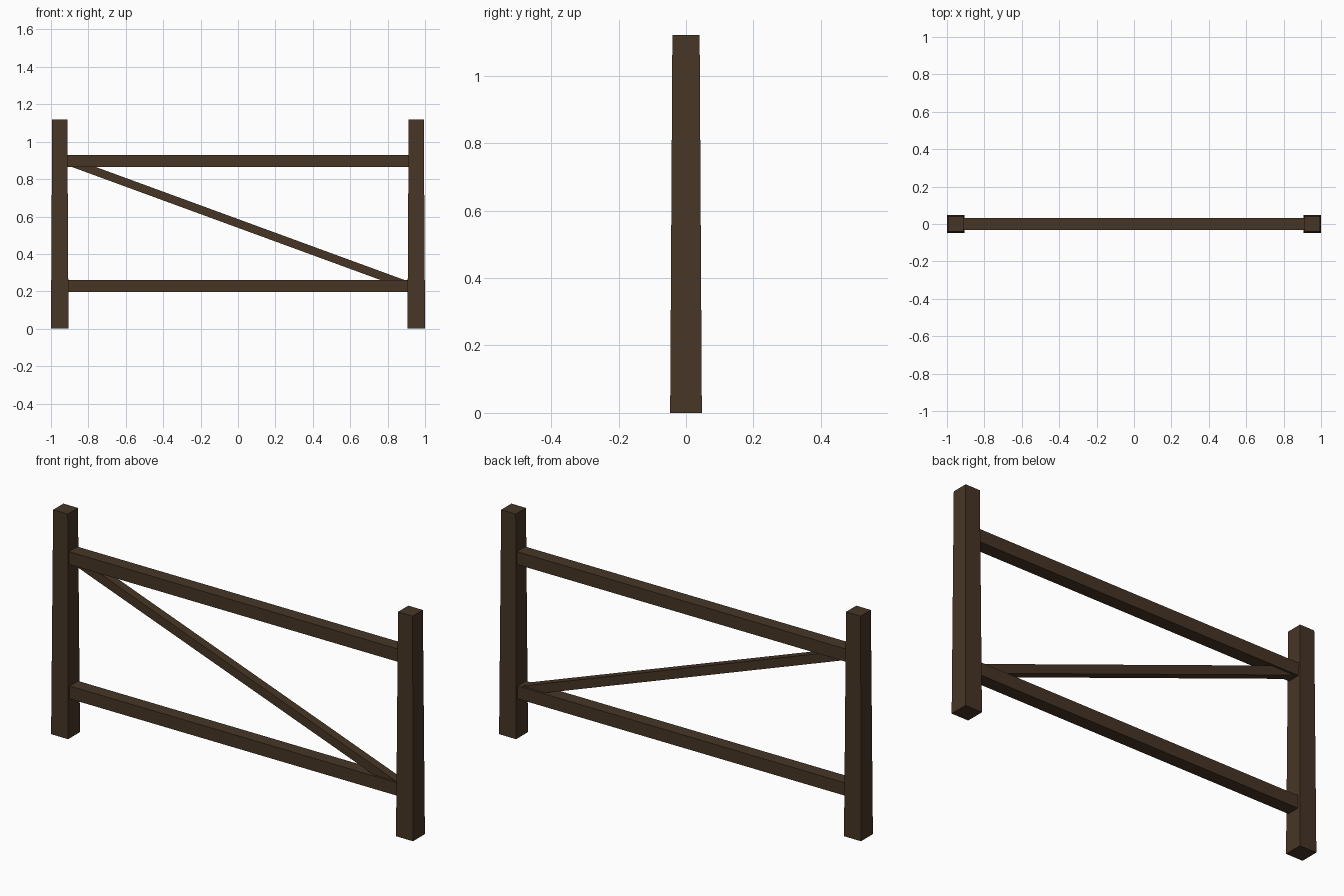
import bpy
import math

cube = bpy.data.objects.get("Cube")
if cube:
    bpy.data.objects.remove(cube, do_unlink=True)

# Dark timber colour
wood = bpy.data.materials.new("dark_brown_wood")
wood.use_nodes = True
colour = (0.063, 0.036, 0.019, 1)
wood.diffuse_color = colour
wood.node_tree.nodes["Principled BSDF"].inputs["Base Color"].default_value = colour


def beam(name, centre, size, tilt=0.0, taper=1.0):
    """Box beam; taper scales its top face."""
    bpy.ops.mesh.primitive_cube_add(size=1, location=centre, rotation=(0, tilt, 0))
    ob = bpy.context.object
    ob.name = name
    for v in ob.data.vertices:
        k = taper if v.co.z > 0 else 1.0
        v.co = (v.co.x * size[0] * k, v.co.y * size[1] * k, v.co.z * size[2])
    ob.data.materials.append(wood)
    return ob


POST_X, HEIGHT = 0.953, 1.12
LOW, HIGH = 0.228, 0.898

# Tapered posts
for side, sx in (("left", 1), ("right", -1)):
    beam(side + "_post", (sx * POST_X, 0, HEIGHT / 2), (0.094, 0.094, HEIGHT), taper=0.86)

# Horizontal rails, let into the posts
for label, z in (("lower", LOW), ("upper", HIGH)):
    beam(label + "_rail", (0, 0, z), (2 * POST_X, 0.066, 0.064))

# Diagonal brace from the upper right corner to the lower left
run, drop = 1.83, HIGH - LOW
beam("diagonal_brace", (0, 0, (LOW + HIGH) / 2),
     (math.hypot(run, drop), 0.044, 0.044), tilt=math.atan2(drop, run))
